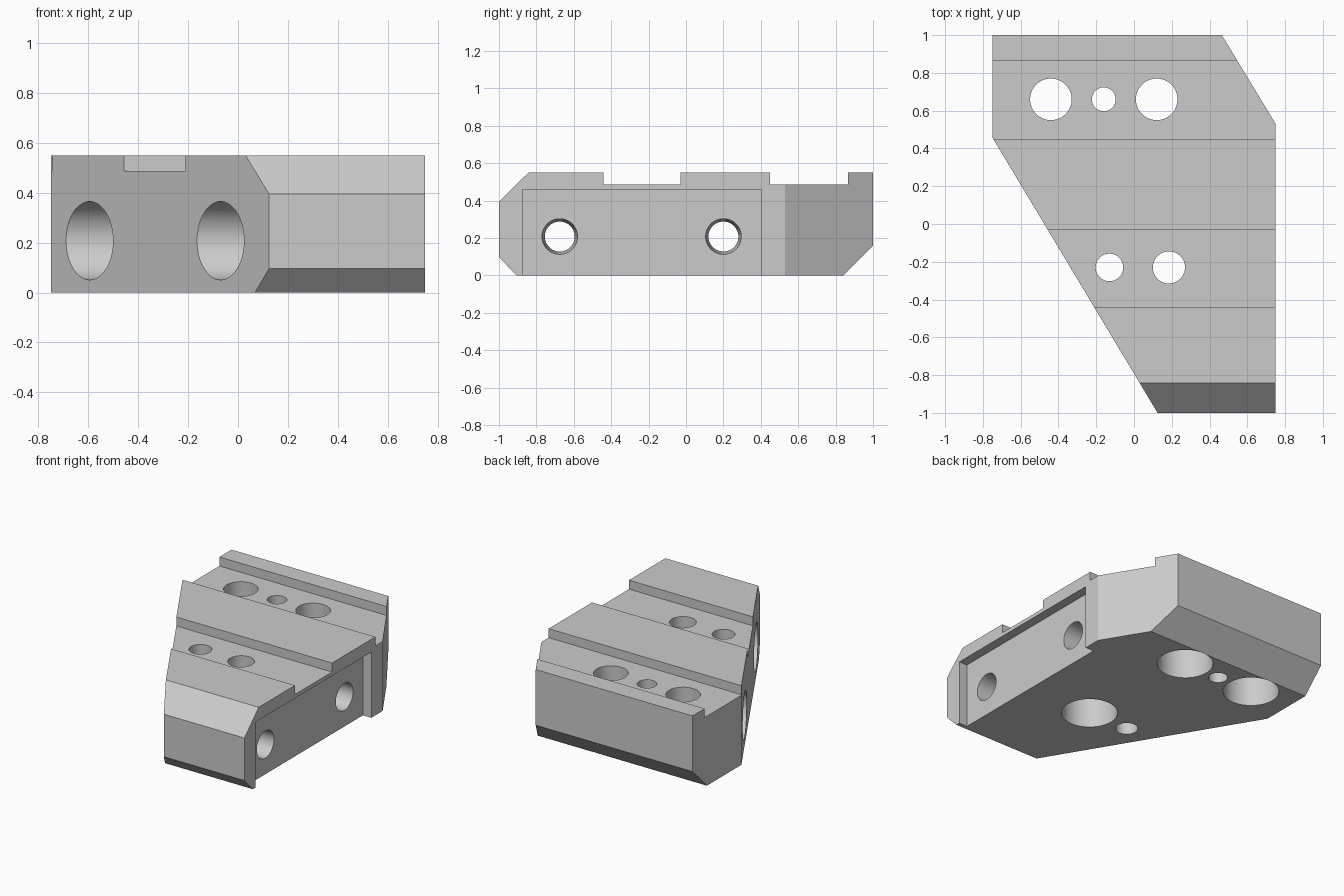
import bpy, bmesh, math
from mathutils import Matrix

if "Cube" in bpy.data.objects:
    bpy.data.objects.remove(bpy.data.objects["Cube"], do_unlink=True)

grey = bpy.data.materials.new("machined_grey")
grey.use_nodes = True
color = (0.6, 0.6, 0.6, 1)
grey.diffuse_color = color
grey.node_tree.nodes["Principled BSDF"].inputs["Base Color"].default_value = color


def make_object(name, bm):
    bmesh.ops.recalc_face_normals(bm, faces=bm.faces)
    mesh = bpy.data.meshes.new(name)
    bm.to_mesh(mesh)
    bm.free()
    mesh.materials.append(grey)
    obj = bpy.data.objects.new(name, mesh)
    bpy.context.collection.objects.link(obj)
    return obj


def slice_corner(bm, point, normal):
    """Cut away the side of a plane that its normal points to, and cap it."""
    cut = bmesh.ops.bisect_plane(
        bm, geom=bm.verts[:] + bm.edges[:] + bm.faces[:], dist=1e-5,
        plane_co=point, plane_no=normal, clear_outer=True)
    edges = [e for e in cut["geom_cut"] if isinstance(e, bmesh.types.BMEdge)]
    bmesh.ops.edgeloop_fill(bm, edges=edges)


def turned_cutter(name, steps, matrix, sides=64):
    """Solid of revolution from (radius, height) steps."""
    bm = bmesh.new()
    angles = [math.tau * i / sides for i in range(sides)]
    rings = [[bm.verts.new((r * math.cos(t), r * math.sin(t), h)) for t in angles]
             for r, h in steps]
    for low, high in zip(rings, rings[1:]):
        for i in range(sides):
            j = (i + 1) % sides
            bm.faces.new((low[i], low[j], high[j], high[i]))
    bm.faces.new(rings[0])
    bm.faces.new(rings[-1])
    bm.transform(matrix)
    return make_object(name, bm)


# Block: side profile with two top grooves, extruded across the width
HALF, TOP, GROOVE = 0.75, 0.55, 0.487
profile = [(-1, 0.097), (-0.905, 0), (0.84, 0), (1, 0.16), (1, TOP),
           (0.865, TOP), (0.865, GROOVE), (0.45, GROOVE), (0.45, TOP),
           (-0.03, TOP), (-0.03, GROOVE), (-0.44, GROOVE), (-0.44, TOP),
           (-0.842, TOP), (-1, 0.395)]
bm = bmesh.new()
side = bm.faces.new([bm.verts.new((-HALF, y, z)) for y, z in profile])
grown = bmesh.ops.extrude_face_region(bm, geom=[side])
bmesh.ops.translate(bm, vec=(2 * HALF, 0, 0),
                    verts=[v for v in grown["geom"] if isinstance(v, bmesh.types.BMVert)])
bm.faces.ensure_lookup_table()
if not any(f.normal.x < -0.9 or abs(f.calc_center_median().x + HALF) < 1e-4 for f in bm.faces):
    bm.faces.new([v for v in bm.verts if v.co.x < 0])
bmesh.ops.recalc_face_normals(bm, faces=bm.faces)

# Slanted front flank and clipped back corner
slice_corner(bm, (0.125, -1, 0), (-1.458, -0.875, 0))
slice_corner(bm, (HALF, 0.53, 0), (0.47, 0.285, 0))
block = make_object("mounting_block", bm)

cutters = []

# Shallow pocket in the left side, open at the bottom
bm = bmesh.new()
bmesh.ops.create_cube(bm, size=1)
bm.transform(Matrix.Translation((0.785, -0.235, 0.18)) @ Matrix.Diagonal((0.2, 1.28, 0.56, 1)))
cutters.append(make_object("pocket_cutter", bm))

# Vertical holes: the larger ones are counterbored from below
for x, y, r, bore in [(-0.44, 0.66, 0.11, 0.182), (0.12, 0.66, 0.11, 0.182),
                      (0.185, -0.23, 0.085, 0.182),
                      (-0.16, 0.66, 0.063, 0.063), (-0.13, -0.23, 0.073, 0.073)]:
    steps = [(bore, -0.1), (bore, 0.28), (r, 0.28), (r, 0.7)]
    if bore == r:
        steps = [steps[0], steps[-1]]
    cutters.append(turned_cutter("vertical_hole_cutter", steps, Matrix.Translation((x, y, 0))))

# Cross holes: wide bore from the slanted flank, tapered hole to the pocket
for y in (-0.675, 0.2):
    place = Matrix.Translation((0, y, 0.208)) @ Matrix.Rotation(math.pi / 2, 4, "Y")
    cutters.append(turned_cutter(
        "cross_hole_cutter",
        [(0.157, -1), (0.157, 0.35), (0.08, 0.35), (0.095, 0.685), (0.095, 0.9)], place))

# Cut every opening, then drop the cutters
bpy.context.view_layer.objects.active = block
for cutter in cutters:
    mod = block.modifiers.new("opening", "BOOLEAN")
    mod.operation = "DIFFERENCE"
    mod.solver = "EXACT"
    mod.object = cutter
    bpy.ops.object.modifier_apply(modifier=mod.name)
    bpy.data.objects.remove(cutter, do_unlink=True)

bpy.ops.object.select_all(action="DESELECT")
block.select_set(True)
bpy.ops.object.shade_smooth_by_angle(angle=math.radians(30))
